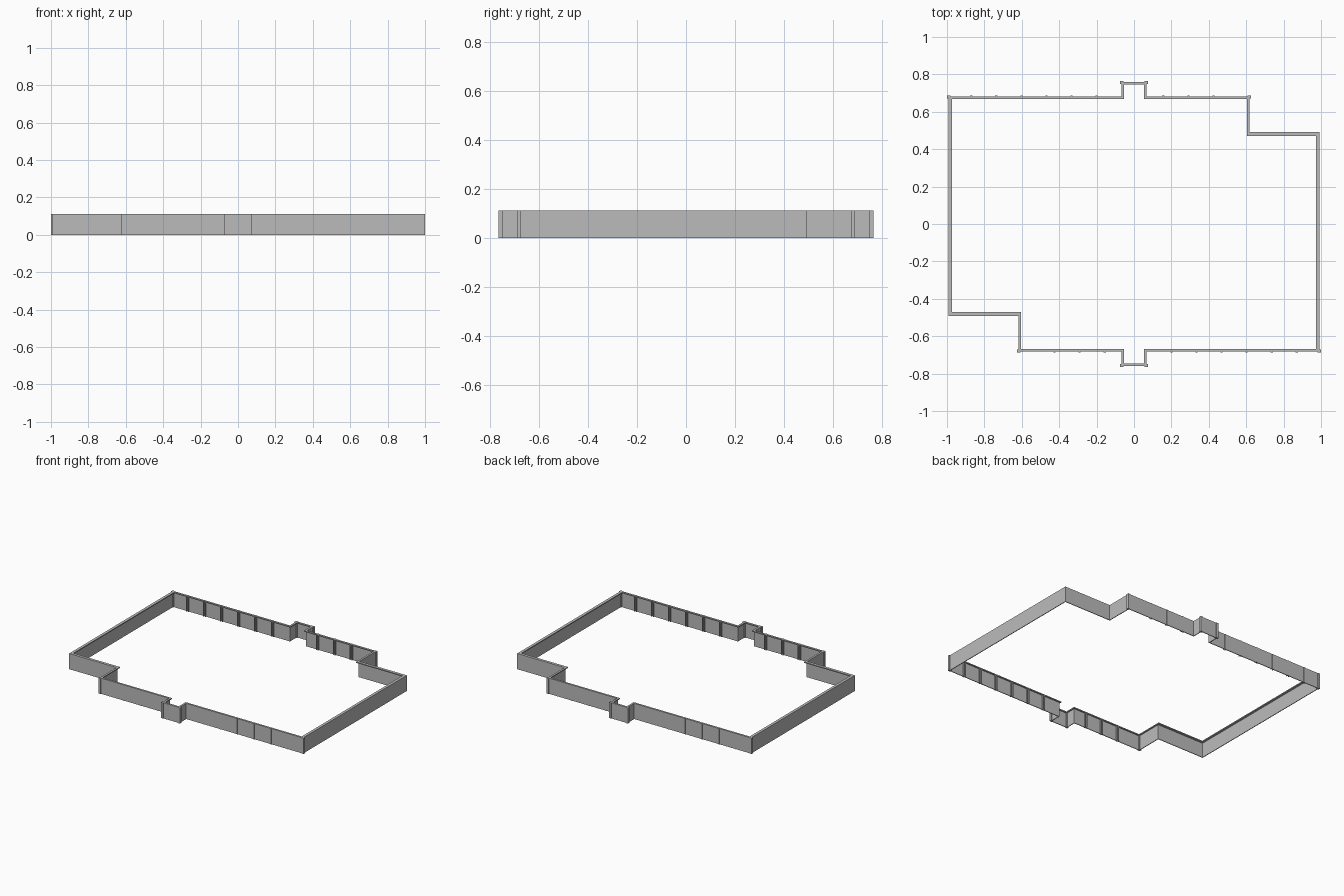
import bpy
import bmesh
from mathutils import Vector

cube = bpy.data.objects.get("Cube")
if cube:
    bpy.data.objects.remove(cube, do_unlink=True)

HEIGHT = 0.112
CAP = 0.007
SKIN = 0.005
THIN, WIDE = 0.014, 0.02

grey = bpy.data.materials.new("wall grey")
grey.use_nodes = True
colour = (0.5, 0.5, 0.5, 1)
grey.diffuse_color = colour
grey.node_tree.nodes["Principled BSDF"].inputs["Base Color"].default_value = colour

# Half of the outline (clockwise from above) with the depth of the wall that starts at each corner
half = [(-0.993, 0.683, THIN), (-0.068, 0.683, THIN), (-0.068, 0.76, THIN),
        (0.068, 0.76, THIN), (0.068, 0.683, THIN), (0.618, 0.683, THIN),
        (0.618, 0.491, WIDE), (0.993, 0.491, WIDE)]
# The other half is the same, turned half a circle
outline = half + [(-x, -y, d) for x, y, d in half]
# The long side wall starts at the last corner of each half
corners = [Vector((x, y)) for x, y, d in outline]
depths = [d for x, y, d in outline]


def inset(depth_list):
    """Move every straight wall line inward by its own depth."""
    points = []
    for i, p in enumerate(corners):
        before = (p - corners[i - 1]).normalized()
        after = (corners[(i + 1) % len(corners)] - p).normalized()
        points.append(p + Vector((before.y, -before.x)) * depth_list[i - 1]
                      + Vector((after.y, -after.x)) * depth_list[i])
    return points


def finish(bm, name):
    bmesh.ops.recalc_face_normals(bm, faces=bm.faces)
    mesh = bpy.data.meshes.new(name)
    bm.to_mesh(mesh)
    bm.free()
    mesh.materials.append(grey)
    bpy.context.collection.objects.link(bpy.data.objects.new(name, mesh))


def band(name, inner, z0, z1):
    """Closed ring between the outline and an inner line."""
    bm = bmesh.new()
    rings = [[bm.verts.new((p.x, p.y, z)) for p in line]
             for line, z in ((corners, z0), (corners, z1), (inner, z1), (inner, z0))]
    n = len(corners)
    for k in range(4):
        a, b = rings[k], rings[(k + 1) % 4]
        for i in range(n):
            j = (i + 1) % n
            bm.faces.new((a[i], a[j], b[j], b[i]))
    finish(bm, name)


def add_box(bm, x0, x1, y0, y1, z0, z1):
    verts = bmesh.ops.create_cube(bm, size=1)["verts"]
    for v in verts:
        v.co = Vector((x1 if v.co.x > 0 else x0, y1 if v.co.y > 0 else y0,
                       z1 if v.co.z > 0 else z0))


# Thin wall skin and the cap that overhangs the inside
band("wall_panels", inset([SKIN] * len(corners)), 0, HEIGHT - CAP)
band("wall_cap", inset(depths), HEIGHT - CAP, HEIGHT)

# Posts between the panels: paired ribs inside, a narrow cover strip outside
post_x = [-0.87 + 0.134 * i for i in range(6)] + [0.157 + 0.134 * i for i in range(3)]
for side, name in ((1, "back_posts"), (-1, "front_posts")):
    bm = bmesh.new()
    for x in post_x:
        px = x * side
        wall = 0.683 * side
        deep = (0.683 - THIN) * side
        for offset in (-0.007, 0.007):
            add_box(bm, px + offset - 0.002, px + offset + 0.002,
                    min(wall, deep), max(wall, deep), 0, HEIGHT - CAP)
        proud = wall + 0.003 * side
        add_box(bm, px - 0.006, px + 0.006, min(wall, proud), max(wall, proud), 0, HEIGHT)
    finish(bm, name)

# Square posts at the corners of the panelled walls
bm = bmesh.new()
for x, y in ((-0.991, 0.679), (-0.066, 0.756), (0.066, 0.756), (0.616, 0.679)):
    for s in (1, -1):
        add_box(bm, x * s - 0.009, x * s + 0.009, y * s - 0.008, y * s + 0.008, 0, HEIGHT)
finish(bm, "corner_posts")
